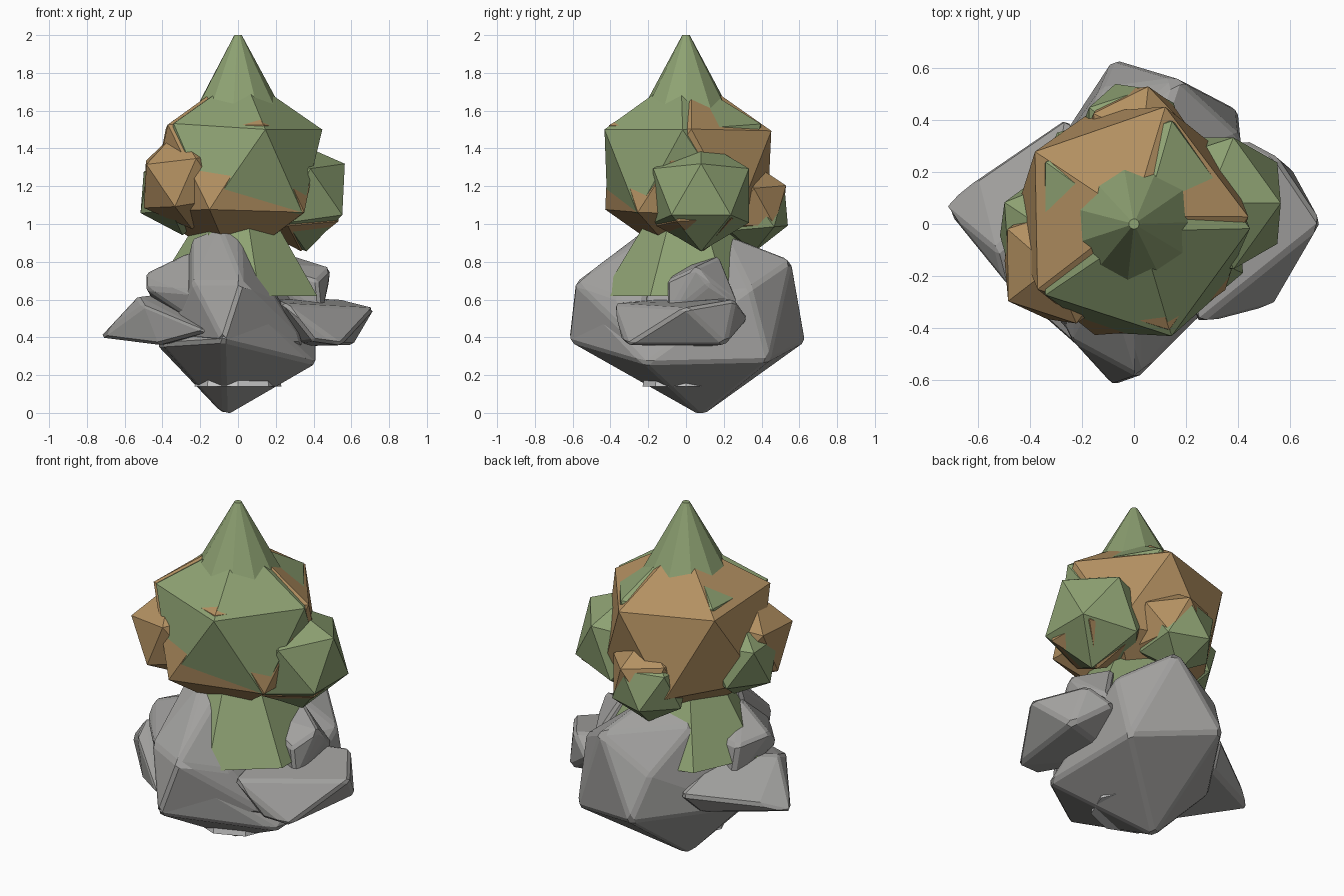
import bpy, bmesh
from math import radians

if "Cube" in bpy.data.objects:
    bpy.data.objects.remove(bpy.data.objects["Cube"])


def material(name, color):
    m = bpy.data.materials.new(name)
    m.diffuse_color = (*color, 1)
    m.use_nodes = True
    m.node_tree.nodes["Principled BSDF"].inputs["Base Color"].default_value = m.diffuse_color
    return m


GREEN = material("leaf_green", (0.27, 0.36, 0.17))
BROWN = material("leaf_brown", (0.45, 0.28, 0.12))
STONE = material("stone_grey", (0.36, 0.355, 0.345))


def finish(bm, name, mat=None):
    me = bpy.data.meshes.new(name)
    bmesh.ops.recalc_face_normals(bm, faces=bm.faces)
    bm.to_mesh(me)
    bm.free()
    ob = bpy.data.objects.new(name, me)
    bpy.context.collection.objects.link(ob)
    if mat:
        me.materials.append(mat)
    return ob


def clump(name, center, radius, mat, tilt=(0, 0, 0)):
    bm = bmesh.new()
    bmesh.ops.create_icosphere(bm, subdivisions=1, radius=radius)
    ob = finish(bm, name, mat)
    ob.location = center
    ob.rotation_euler = [radians(a) for a in tilt]


def cone(name, z0, z1, r0, r1, sides, mat=None, turn=0):
    bm = bmesh.new()
    bmesh.ops.create_cone(bm, cap_ends=True, segments=sides,
                          radius1=r0, radius2=r1, depth=z1 - z0)
    ob = finish(bm, name, mat)
    ob.location.z = (z0 + z1) / 2
    ob.rotation_euler.z = radians(turn)


def rock(name, points):
    # chipped stone: convex hull with narrow bevelled edges
    bm = bmesh.new()
    for p in points:
        bm.verts.new(p)
    bmesh.ops.convex_hull(bm, input=bm.verts[:])
    bmesh.ops.delete(bm, geom=[v for v in bm.verts if not v.link_faces],
                     context='VERTS')
    bmesh.ops.dissolve_limit(bm, angle_limit=radians(4),
                             verts=bm.verts[:], edges=bm.edges[:])
    ob = finish(bm, name, STONE)
    b = ob.modifiers.new("chipped_edges", 'BEVEL')
    b.width = 0.016
    b.segments = 1
    b.limit_method = 'ANGLE'
    b.angle_limit = radians(12)


# Trunk foot, lower leaf skirt and pointed crown
cone("trunk", 0.14, 0.9, 0.23, 0.1, 8)
cone("leaf_skirt", 0.62, 1.25, 0.46, 0.07, 7, GREEN, 40)
cone("crown_tip", 1.5, 2.0, 0.29, 0.02, 11, GREEN, 10)

# Main leaf ball: green and brown layers nearly coincide
clump("main_leaves_green", (0, -0.01, 1.305), 0.487, GREEN, (2, 3, 0))
clump("main_leaves_brown", (-0.015, 0.012, 1.285), 0.505, BROWN, (-2, 1, 1))

# Side leaf clumps
clump("left_leaves_brown", (-0.28, -0.15, 1.235), 0.265, BROWN, (4, -8, 0))
clump("left_leaves_green", (-0.31, -0.03, 1.18), 0.24, GREEN, (0, -4, 4))
clump("right_leaves_green", (0.32, 0.08, 1.15), 0.298, GREEN, (0, -8, 0))
clump("right_leaves_brown", (0.315, 0.075, 1.13), 0.275, BROWN, (3, -4, 4))
clump("back_leaves_green", (-0.01, 0.34, 1.075), 0.225, GREEN, (5, 0, 0))
clump("back_leaves_brown", (0.01, 0.33, 1.11), 0.225, BROWN, (0, 6, 8))

# Rock pile: large boulder rising to the back, then smaller stones around it
rock("base_rock", [
    (-0.07, 0.08, -0.018), (-0.08, -0.625, 0.38), (0.41, -0.22, 0.26),
    (0.40, 0.44, 0.275), (-0.08, 0.635, 0.38), (-0.43, 0.1, 0.36),
    (-0.40, -0.2, 0.36), (-0.25, 0.1, 0.65), (0.02, -0.56, 0.62),
    (0.17, 0.56, 0.81), (-0.13, 0.52, 0.62), (0.41, 0.34, 0.66),
    (0.05, 0.2, 0.95), (-0.22, 0.24, 0.84)])
rock("front_rock", [
    (-0.08, -0.625, 0.38), (0.02, -0.59, 0.69), (-0.24, -0.45, 0.69),
    (-0.24, -0.15, 0.93), (-0.1, -0.2, 0.985), (0.01, -0.18, 0.96),
    (0.2, -0.36, 0.61), (0.36, -0.25, 0.36), (-0.36, -0.2, 0.4),
    (0, 0, 0.3)])
rock("right_rock", [
    (0.725, 0.0, 0.555), (0.61, 0.21, 0.36), (0.545, -0.31, 0.36),
    (0.55, 0.26, 0.6), (0.42, 0.33, 0.5), (0.24, -0.39, 0.58),
    (0.4, -0.34, 0.38), (0.15, 0.1, 0.62), (0.2, 0.1, 0.35)])
rock("left_rock", [
    (-0.735, 0.07, 0.4), (-0.53, -0.1, 0.62), (-0.5, -0.22, 0.57),
    (-0.16, -0.52, 0.43), (-0.42, -0.28, 0.36), (-0.6, 0.18, 0.45),
    (-0.25, 0.42, 0.5), (-0.3, 0.3, 0.37), (-0.3, 0.1, 0.65),
    (-0.1, 0, 0.4)])
rock("upper_left_rock", [
    (-0.49, -0.08, 0.74), (-0.49, -0.14, 0.66), (-0.24, -0.16, 0.86),
    (-0.16, -0.45, 0.44), (-0.25, -0.42, 0.64), (-0.42, 0.12, 0.72),
    (-0.4, 0.15, 0.5), (-0.15, 0.1, 0.75), (0, 0, 0.5)])
rock("upper_right_rock", [
    (0.49, 0.05, 0.77), (0.48, 0.12, 0.68), (0.42, -0.1, 0.7),
    (0.3, 0.18, 0.83), (0.42, 0.28, 0.58), (0.44, -0.1, 0.5),
    (0.1, 0, 0.8), (0.1, 0.1, 0.5)])
